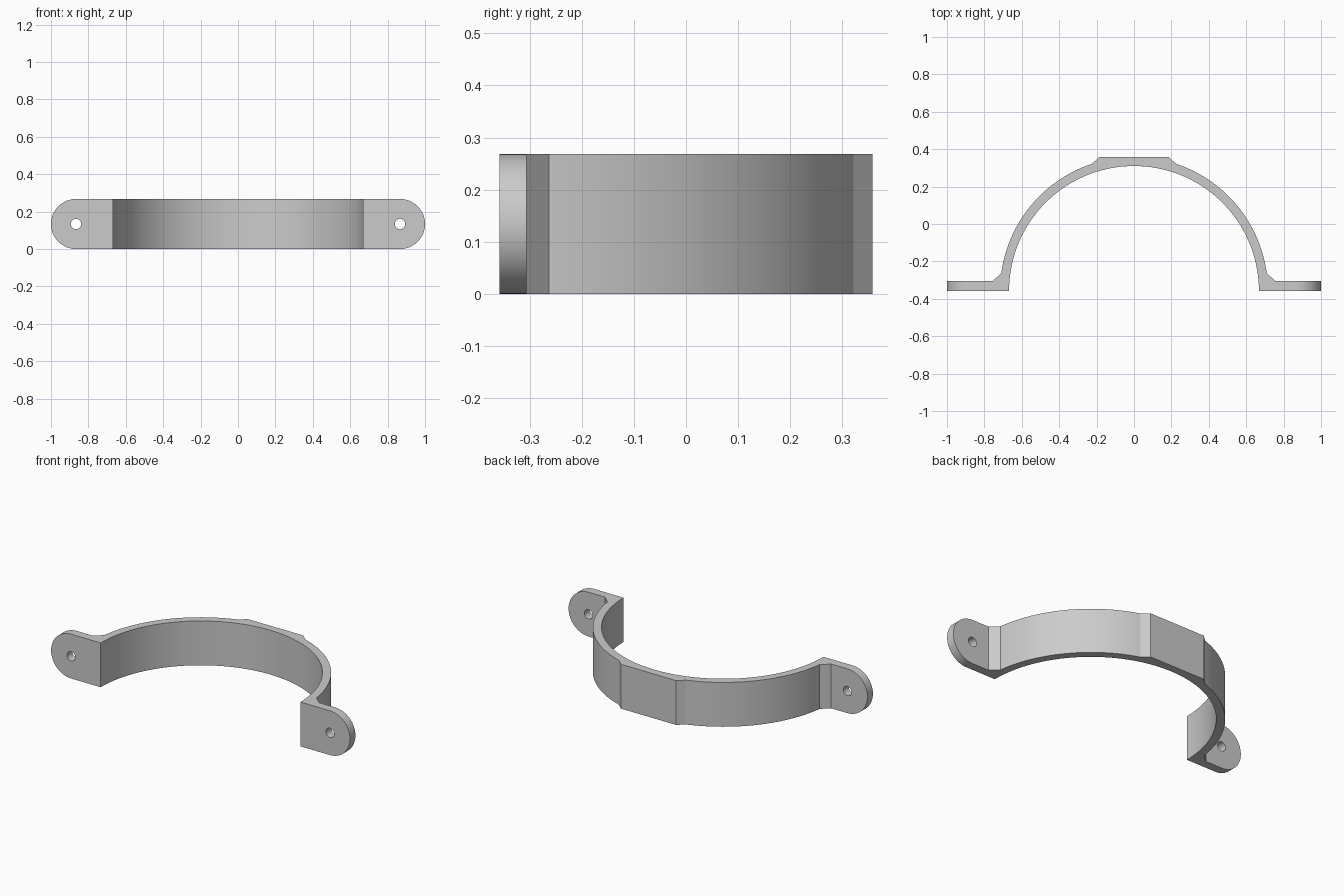
import bpy, bmesh
from math import sin, cos, pi, asin, radians

if "Cube" in bpy.data.objects:
    bpy.data.objects.remove(bpy.data.objects["Cube"])

H = 0.268            # band width along z
R_END = H / 2        # rounded ear ends
D = 0.358            # half depth
R_IN, R_OUT = 0.668, 0.716
EAR_BACK = -0.306
HOLE_X, HOLE_R = 1 - R_END, 0.028

metal = bpy.data.materials.new("plain grey")
metal.use_nodes = True
grey = (0.6, 0.6, 0.6, 1)
metal.diffuse_color = grey
metal.node_tree.nodes["Principled BSDF"].inputs["Base Color"].default_value = grey


def prism(name, outline, offset):
    """Solid made by pushing a flat outline along an offset."""
    bm = bmesh.new()
    face = bm.faces.new([bm.verts.new(p) for p in outline])
    out = bmesh.ops.extrude_face_region(bm, geom=[face])
    verts = [v for v in out["geom"] if isinstance(v, bmesh.types.BMVert)]
    bmesh.ops.translate(bm, verts=verts, vec=offset)
    bmesh.ops.recalc_face_normals(bm, faces=bm.faces)
    mesh = bpy.data.meshes.new(name)
    bm.to_mesh(mesh)
    bm.free()
    mesh.materials.append(metal)
    obj = bpy.data.objects.new(name, mesh)
    bpy.context.collection.objects.link(obj)
    return obj


def arc(radius, a, b, n):
    return [(radius * cos(a + (b - a) * i / n), radius * sin(a + (b - a) * i / n))
            for i in range(n + 1)]


def carve(obj, cutter, operation):
    cutter.hide_render = True
    mod = obj.modifiers.new("carve", "BOOLEAN")
    mod.operation, mod.object, mod.solver = operation, cutter, "EXACT"
    bpy.context.view_layer.objects.active = obj
    bpy.ops.object.modifier_apply(modifier=mod.name)
    bpy.data.objects.remove(cutter)


# Plan outline of the right half: inner arc, ear, gusset, outer arc, top pad
inner = [(x, y - D) for x, y in arc(R_IN, pi / 2, 0, 40)]
ear = [(1.1, -D), (1.1, EAR_BACK), (0.757, EAR_BACK)]
start = asin((D - 0.263) / R_OUT)
outer = [(x, y - D) for x, y in arc(R_OUT, start, radians(71.7), 32)]
half = inner + ear + outer + [(0.185, D)]
mirrored = [(-x, y) for x, y in reversed(half[1:])]
clamp = prism("pipe_clamp", [(x, y, -0.1) for x, y in half + mirrored], (0, 0, H + 0.2))

# Trim to the band width with rounded ear ends
caps = [(x + HOLE_X, z) for x, z in arc(R_END, -pi / 2, pi / 2, 32)]
caps += [(-x, z) for x, z in reversed(caps)]
trim = prism("trim_cutter", [(x, -1, z + H / 2) for x, z in caps], (0, 2, 0))
carve(clamp, trim, "INTERSECT")

# Screw holes through both ears
for side in (-1, 1):
    ring = arc(HOLE_R, 0, 2 * pi, 32)[:-1]
    hole = prism("hole_cutter", [(x + side * HOLE_X, -0.5, z + H / 2) for x, z in ring],
                 (0, 0.3, 0))
    carve(clamp, hole, "DIFFERENCE")

bpy.ops.object.select_all(action="DESELECT")
clamp.select_set(True)
bpy.context.view_layer.objects.active = clamp
bpy.ops.object.shade_smooth_by_angle(angle=radians(15))
